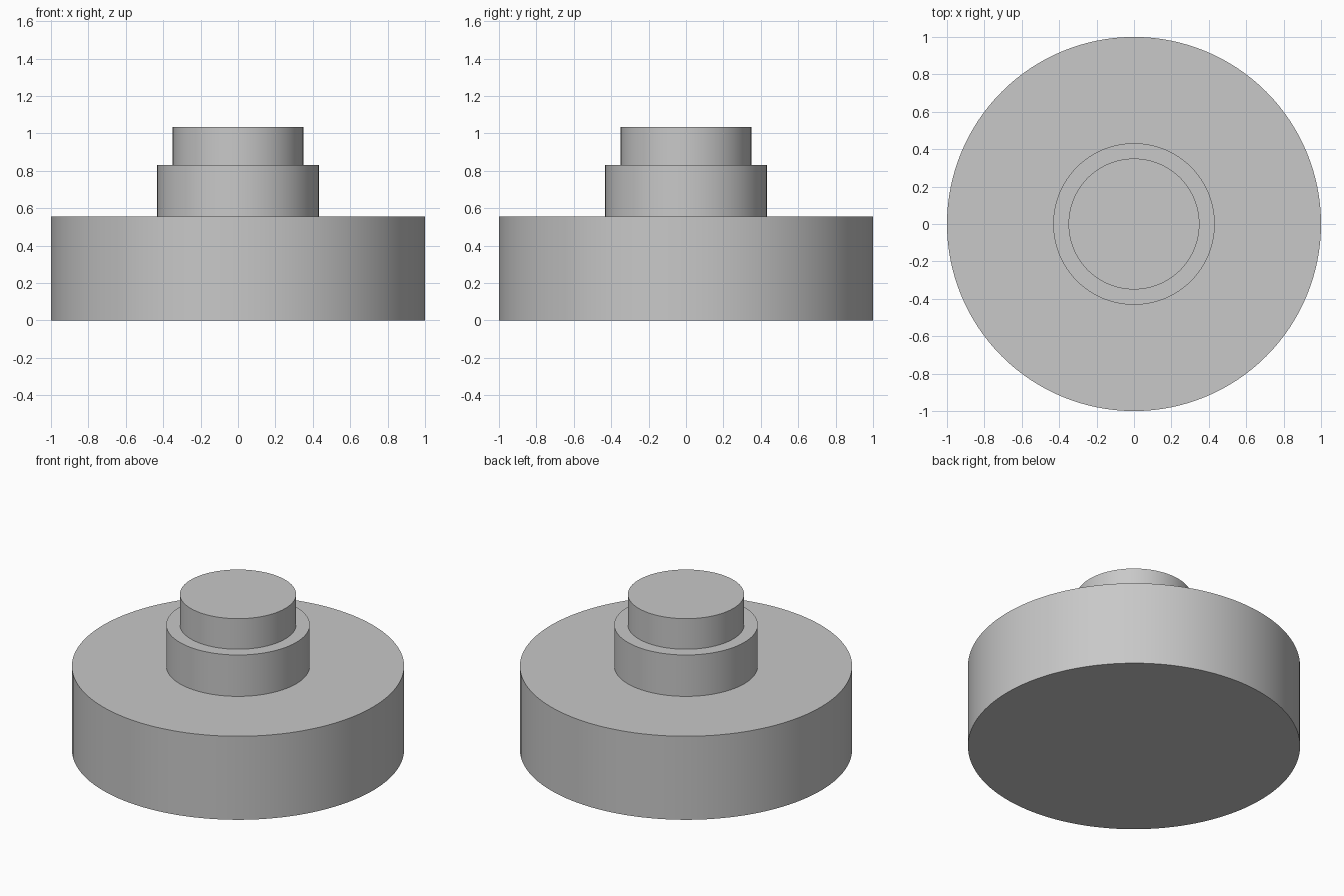
import bpy, bmesh, math

if "Cube" in bpy.data.objects:
    bpy.data.objects.remove(bpy.data.objects["Cube"])

SEGMENTS = 128
# Outer profile (radius, height): wide base, collar, top boss
PROFILE = [(1.0, 0.0), (1.0, 0.555), (0.432, 0.555),
           (0.432, 0.83), (0.35, 0.83), (0.35, 1.033)]

grey = bpy.data.materials.new("plain grey")
grey.diffuse_color = (0.58, 0.58, 0.58, 1.0)
grey.use_nodes = True
grey.node_tree.nodes["Principled BSDF"].inputs["Base Color"].default_value = grey.diffuse_color


def lathe(name, profile, material):
    """Revolve a profile around z and cap both ends."""
    bm = bmesh.new()
    rings = []
    for r, z in profile:
        rings.append([bm.verts.new((r * math.cos(a), r * math.sin(a), z))
                      for a in (2 * math.pi * i / SEGMENTS for i in range(SEGMENTS))])
    for low, high in zip(rings, rings[1:]):
        for i in range(SEGMENTS):
            j = (i + 1) % SEGMENTS
            bm.faces.new((low[i], low[j], high[j], high[i]))
    bm.faces.new(rings[0][::-1])
    bm.faces.new(rings[-1])
    mesh = bpy.data.meshes.new(name)
    bm.to_mesh(mesh)
    bm.free()
    mesh.materials.append(material)
    obj = bpy.data.objects.new(name, mesh)
    bpy.context.collection.objects.link(obj)
    return obj


# One stepped solid with smooth walls and sharp rims
body = lathe("stepped_round_body", PROFILE, grey)
bpy.context.view_layer.objects.active = body
body.select_set(True)
bpy.ops.object.shade_smooth_by_angle(angle=math.radians(30))
